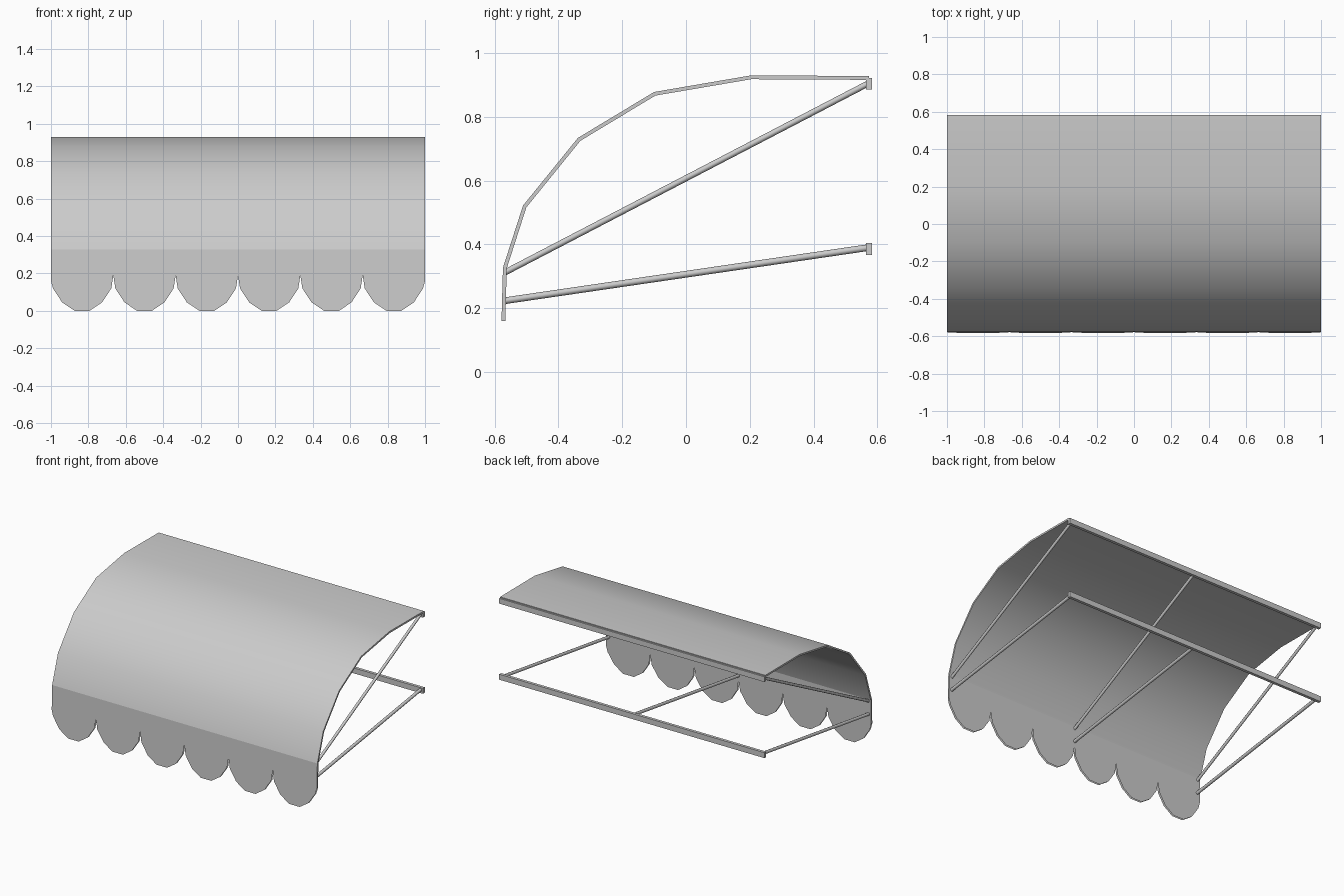
import bpy, bmesh
from mathutils import Vector

if "Cube" in bpy.data.objects:
    bpy.data.objects.remove(bpy.data.objects["Cube"], do_unlink=True)

grey = bpy.data.materials.new("light_grey")
grey.use_nodes = True
colour = (0.6, 0.6, 0.6, 1)
grey.diffuse_color = colour
grey.node_tree.nodes["Principled BSDF"].inputs["Base Color"].default_value = colour

THICK = 0.012


def finish(name, bm, angle=None):
    mesh = bpy.data.meshes.new(name)
    bm.to_mesh(mesh)
    bm.free()
    mesh.materials.append(grey)
    ob = bpy.data.objects.new(name, mesh)
    bpy.context.collection.objects.link(ob)
    if angle:
        bpy.ops.object.select_all(action='DESELECT')
        ob.select_set(True)
        bpy.context.view_layer.objects.active = ob
        bpy.ops.object.shade_smooth_by_angle(angle=angle)
    return ob


def box(name, centre, size):
    bm = bmesh.new()
    bmesh.ops.create_cube(bm, size=1)
    bmesh.ops.scale(bm, vec=size, verts=bm.verts)
    bmesh.ops.translate(bm, vec=centre, verts=bm.verts)
    finish(name, bm)


def rod(name, a, b, radius):
    a, b = Vector(a), Vector(b)
    bm = bmesh.new()
    bmesh.ops.create_cone(bm, cap_ends=True, segments=8, radius1=radius,
                          radius2=radius, depth=(b - a).length)
    turn = (b - a).to_track_quat('Z', 'X').to_matrix()
    bmesh.ops.rotate(bm, cent=(0, 0, 0), matrix=turn, verts=bm.verts)
    bmesh.ops.translate(bm, vec=(a + b) / 2, verts=bm.verts)
    finish(name, bm, 0.9)


# Curved canopy: outer profile in (y, z), offset inwards and swept along x
outer = [Vector(p) for p in ((0.574, 0.928), (0.204, 0.93), (-0.1, 0.878),
                             (-0.339, 0.734), (-0.511, 0.522), (-0.574, 0.327))]
inner = []
for i, p in enumerate(outer):
    d = (outer[min(i + 1, len(outer) - 1)] - outer[max(i - 1, 0)]).normalized()
    inner.append(p + Vector((-d.y, d.x)) * THICK)
bm = bmesh.new()
rows = [[bm.verts.new((x, p.x, p.y)) for p in outer + inner[::-1]] for x in (-1, 1)]
count = len(rows[0])
for i in range(count):
    j = (i + 1) % count
    bm.faces.new((rows[0][i], rows[0][j], rows[1][j], rows[1][i]))
for i in range(len(outer) - 1):
    for r in rows:
        bm.faces.new((r[i], r[i + 1], r[count - 2 - i], r[count - 1 - i]))
bmesh.ops.recalc_face_normals(bm, faces=bm.faces)
finish("canopy", bm, 0.7)

# Scalloped valance: front and back sheets joined at the two ends
half = ((-0.156, 0.12), (-0.107, 0.045), (-0.04, 0.0))
lobe = list(half) + [(-x, z) for x, z in half[::-1]]
edge = [(-1, 0.16)]
for n in range(6):
    middle = (n - 2.5) / 3
    edge += [(middle + x, z) for x, z in lobe]
    edge.append(((n - 2) / 3, 0.19 if n < 5 else 0.16))
outline = [(-1, 0.327)] + edge + [(1, 0.327)]
bm = bmesh.new()
sheets = []
for offset in (0, THICK):
    sheets.append([bm.verts.new((x, -0.583 + 0.009 * z / 0.327 + offset, z))
                   for x, z in outline])
front, back = sheets
bm.faces.new(front)
bm.faces.new(back[::-1])
bm.faces.new((front[0], back[0], back[1], front[1]))
bm.faces.new((front[-2], back[-2], back[-1], front[-1]))
finish("valance", bm)

# Wall rails
box("upper_wall_rail", (0, 0.574, 0.904), (2, 0.02, 0.036))
box("lower_wall_rail", (0, 0.574, 0.386), (2, 0.02, 0.037))

# Three pairs of support arms
for side, x in (("right", -0.98), ("middle", 0), ("left", 0.98)):
    rod(side + "_upper_arm", (x, 0.572, 0.905), (x, -0.568, 0.312), 0.0095)
    rod(side + "_lower_arm", (x, 0.572, 0.39), (x, -0.571, 0.223), 0.0105)
